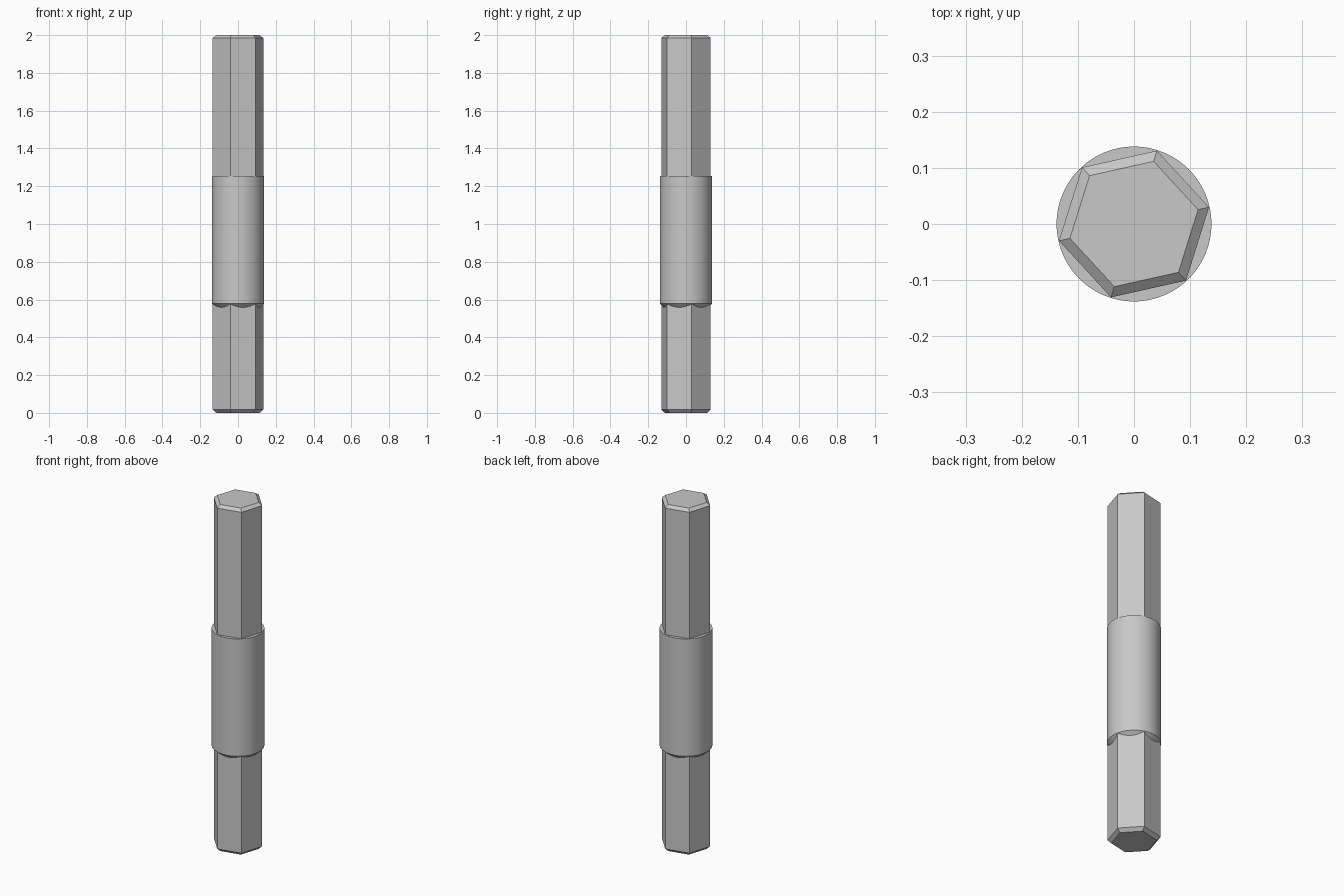
import bpy, bmesh, math

if "Cube" in bpy.data.objects:
    bpy.data.objects.remove(bpy.data.objects["Cube"])

steel = bpy.data.materials.new("steel_grey")
steel.diffuse_color = (0.58, 0.58, 0.58, 1)
steel.use_nodes = True
steel.node_tree.nodes["Principled BSDF"].inputs["Base Color"].default_value = steel.diffuse_color


def lathe(name, profile, sides, turn=0.0):
    """Closed solid from (radius, z) rings, listed from bottom to top."""
    bm = bmesh.new()
    rings = []
    for r, z in profile:
        angles = [turn + math.tau * i / sides for i in range(sides)]
        rings.append([bm.verts.new((r * math.cos(a), r * math.sin(a), z)) for a in angles])
    for low, high in zip(rings, rings[1:]):
        for i in range(sides):
            j = (i + 1) % sides
            bm.faces.new((low[i], low[j], high[j], high[i]))
    bm.faces.new(rings[0][::-1])
    bm.faces.new(rings[-1])
    mesh = bpy.data.meshes.new(name)
    bm.to_mesh(mesh)
    bm.free()
    mesh.materials.append(steel)
    obj = bpy.data.objects.new(name, mesh)
    bpy.context.collection.objects.link(obj)
    return obj


# Hexagonal shaft with chamfered ends
lathe("hex_shaft",
      [(0.117, 0), (0.137, 0.018), (0.137, 1.985), (0.117, 2)],
      6, math.radians(12.6))

# Round collar: flat shoulder on top, conical chamfer running into the flats below
collar = lathe("round_collar",
               [(0.115, 0.555), (0.138, 0.578), (0.138, 1.255)], 96)
bpy.context.view_layer.objects.active = collar
collar.select_set(True)
bpy.ops.object.shade_smooth_by_angle(angle=math.radians(30))
